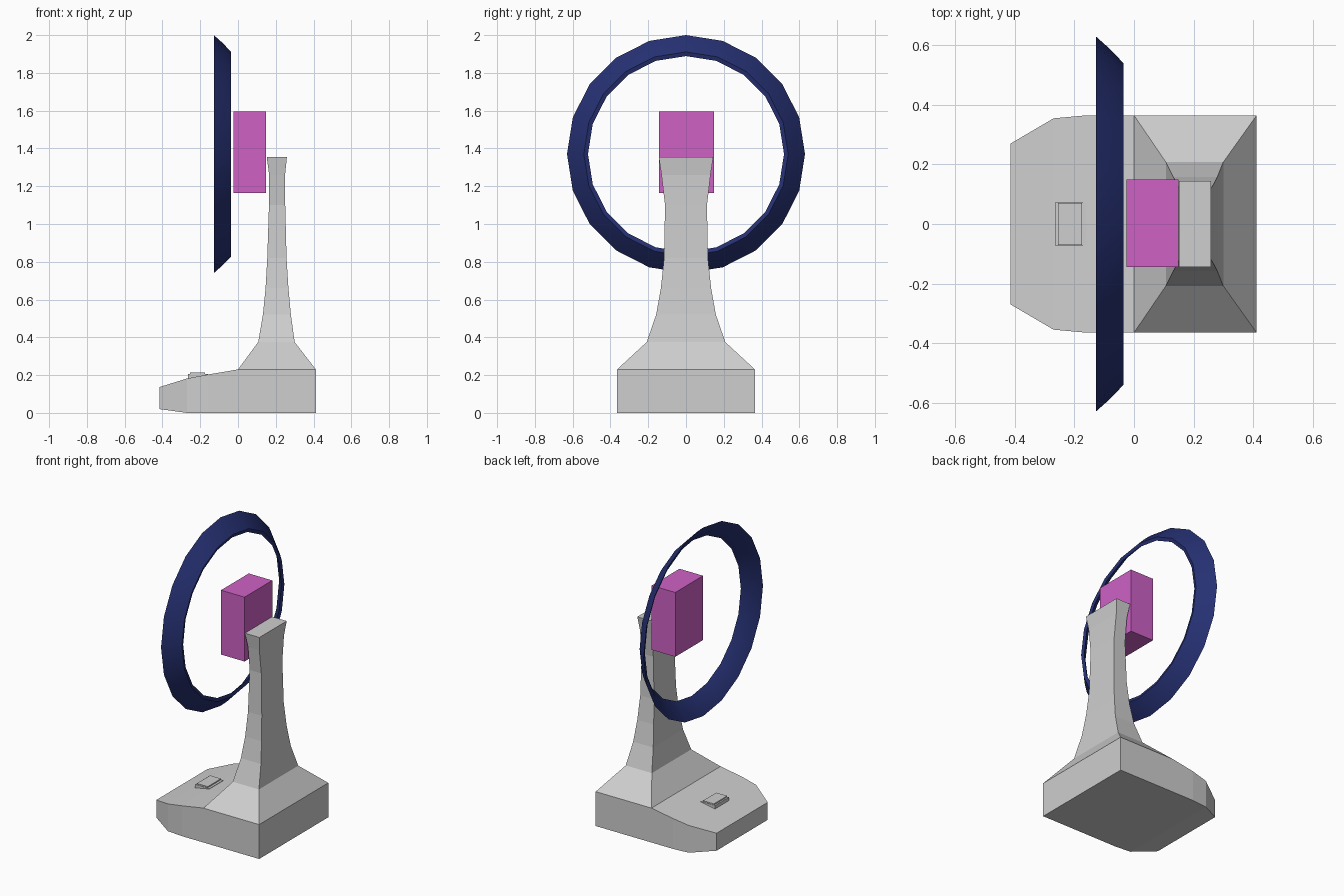
import bpy, bmesh, math

if "Cube" in bpy.data.objects:
    bpy.data.objects.remove(bpy.data.objects["Cube"])


def material(name, rgb):
    m = bpy.data.materials.new(name)
    m.diffuse_color = (*rgb, 1)
    m.use_nodes = True
    m.node_tree.nodes["Principled BSDF"].inputs["Base Color"].default_value = m.diffuse_color
    return m


GREY = material("light_grey", (0.62, 0.62, 0.62))
PINK = material("pink", (0.62, 0.12, 0.56))
NAVY = material("navy", (0.019, 0.03, 0.17))


def loft(name, rings, mat, cap_start=True, cap_end=True, closed=False, skip=()):
    """Skin matching rings of points; skip holds (ring, side) quads to leave open."""
    bm = bmesh.new()
    loops = [[bm.verts.new(p) for p in ring] for ring in rings]
    n = len(loops[0])
    for i in range(len(loops) if closed else len(loops) - 1):
        a, b = loops[i], loops[(i + 1) % len(loops)]
        for j in range(n):
            if (i, j) not in skip:
                k = (j + 1) % n
                bm.faces.new((a[j], a[k], b[k], b[j]))
    if not closed:
        if cap_start:
            bm.faces.new(loops[0][::-1])
        if cap_end:
            bm.faces.new(loops[-1])
    mesh = bpy.data.meshes.new(name)
    bm.to_mesh(mesh)
    bm.free()
    mesh.materials.append(mat)
    ob = bpy.data.objects.new(name, mesh)
    bpy.context.collection.objects.link(ob)
    return ob


def box(name, x0, x1, y0, y1, z0, z1, mat):
    rect = [(x0, y0), (x1, y0), (x1, y1), (x0, y1)]
    return loft(name, [[(x, y, z) for x, y in rect] for z in (z0, z1)], mat)


# base: cross-sections along x (x, half width, bottom, top)
base = [(-.415, .27, .02, .137), (-.27, .355, 0, .182), (-.16, .365, 0, .203),
        (0, .365, 0, .23), (.412, .365, 0, .23)]
loft("base", [[(x, -w, b), (x, w, b), (x, w, t), (x, -w, t)] for x, w, b, t in base],
     GREY, skip={(3, 2)})

# pillar: flared levels (z, x min, x max, half depth)
pillar = [(.23, 0, .412, .365), (.375, .107, .30, .208), (.52, .132, .28, .158),
          (.66, .146, .267, .133), (.82, .155, .257, .116), (1.10, .164, .25, .111),
          (1.26, .165, .249, .13), (1.355, .152, .259, .144)]
loft("pillar", [[(a, -w, z), (b, -w, z), (b, w, z), (a, w, z)] for z, a, b, w in pillar],
     GREY, cap_start=False)

# small pedal plate on the sloping front of the base
box("pedal_lower", -.265, -.16, -.073, .073, .175, .206, GREY)
box("pedal_plate", -.255, -.175, -.07, .07, .20, .214, GREY)

# floating block
box("block", -.025, .149, -.144, .149, 1.165, 1.595, PINK)

# ring: thin conical band with 20 sides
section = [(-.128, .63), (-.082, .589), (-.036, .541), (-.042, .519), (-.095, .57)]
rings = []
for i in range(20):
    a = math.tau * i / 20
    rings.append([(x, r * math.sin(a), 1.37 + r * math.cos(a)) for x, r in section])
ring = loft("ring", rings, NAVY, closed=True)

# consistent outward normals
for ob in bpy.context.collection.objects:
    bm = bmesh.new()
    bm.from_mesh(ob.data)
    bmesh.ops.recalc_face_normals(bm, faces=bm.faces)
    if ob.name == "pillar":
        top = max(bm.faces, key=lambda f: f.calc_center_median().z)
        if top.normal.z < 0:
            bmesh.ops.reverse_faces(bm, faces=bm.faces)
    if ob.name == "base":
        low = min(bm.faces, key=lambda f: f.normal.z if f.calc_center_median().x > 0
                  and abs(f.normal.z) > .9 else 9)
        floor = [f for f in bm.faces if f.calc_center_median().z < .001]
        if floor and floor[0].normal.z > 0:
            bmesh.ops.reverse_faces(bm, faces=bm.faces)
    bm.to_mesh(ob.data)
    bm.free()

# smooth only the ring
bpy.ops.object.select_all(action='DESELECT')
ring.select_set(True)
bpy.context.view_layer.objects.active = ring
bpy.ops.object.shade_smooth_by_angle(angle=math.radians(40))
